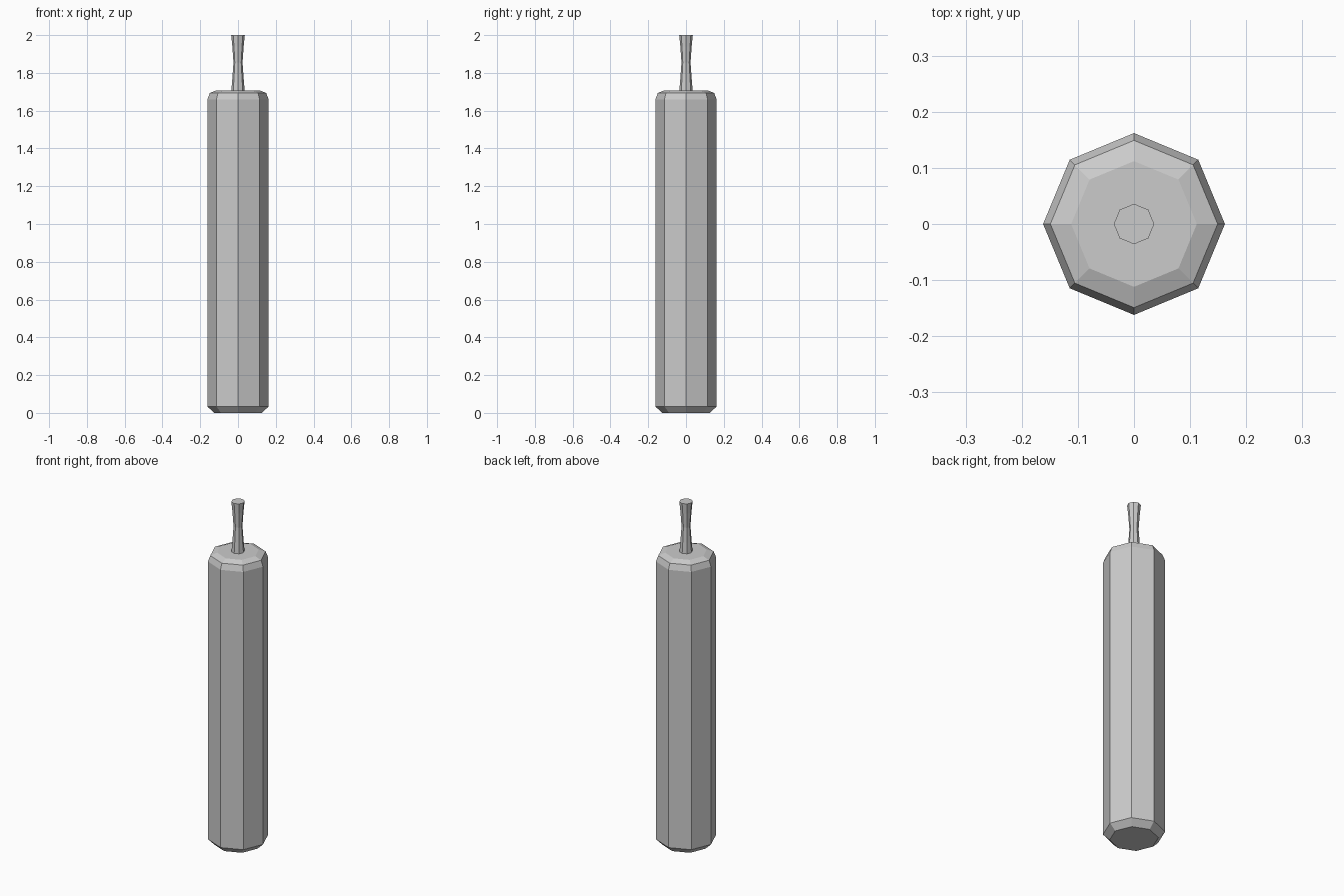
import bpy
import bmesh
from math import cos, sin, tau

SIDES = 8

cube = bpy.data.objects.get("Cube")
if cube:
    bpy.data.objects.remove(cube, do_unlink=True)

grey = bpy.data.materials.new("plain_grey")
grey.use_nodes = True
colour = (0.6, 0.6, 0.6, 1)
grey.diffuse_color = colour
grey.node_tree.nodes["Principled BSDF"].inputs["Base Color"].default_value = colour


def lathe(name, profile):
    """Flat-faced octagonal solid from (radius, height) pairs, capped at both ends."""
    bm = bmesh.new()
    rings = [[bm.verts.new((r * cos(tau * i / SIDES), r * sin(tau * i / SIDES), z))
              for i in range(SIDES)] for r, z in profile]
    for low, high in zip(rings, rings[1:]):
        for i in range(SIDES):
            j = (i + 1) % SIDES
            bm.faces.new((low[i], low[j], high[j], high[i]))
    bm.faces.new(rings[0][::-1])
    bm.faces.new(rings[-1])
    mesh = bpy.data.meshes.new(name)
    bm.to_mesh(mesh)
    bm.free()
    mesh.materials.append(grey)
    obj = bpy.data.objects.new(name, mesh)
    bpy.context.collection.objects.link(obj)
    return obj


# Long body with chamfered base and double-bevelled shoulder
lathe("body", [(0.127, 0), (0.162, 0.034), (0.162, 1.66), (0.149, 1.694), (0.112, 1.708)])

# Thin waisted handle
lathe("handle", [(0.036, 1.70), (0.030, 1.77), (0.024, 1.855), (0.030, 1.94), (0.036, 2.0)])
